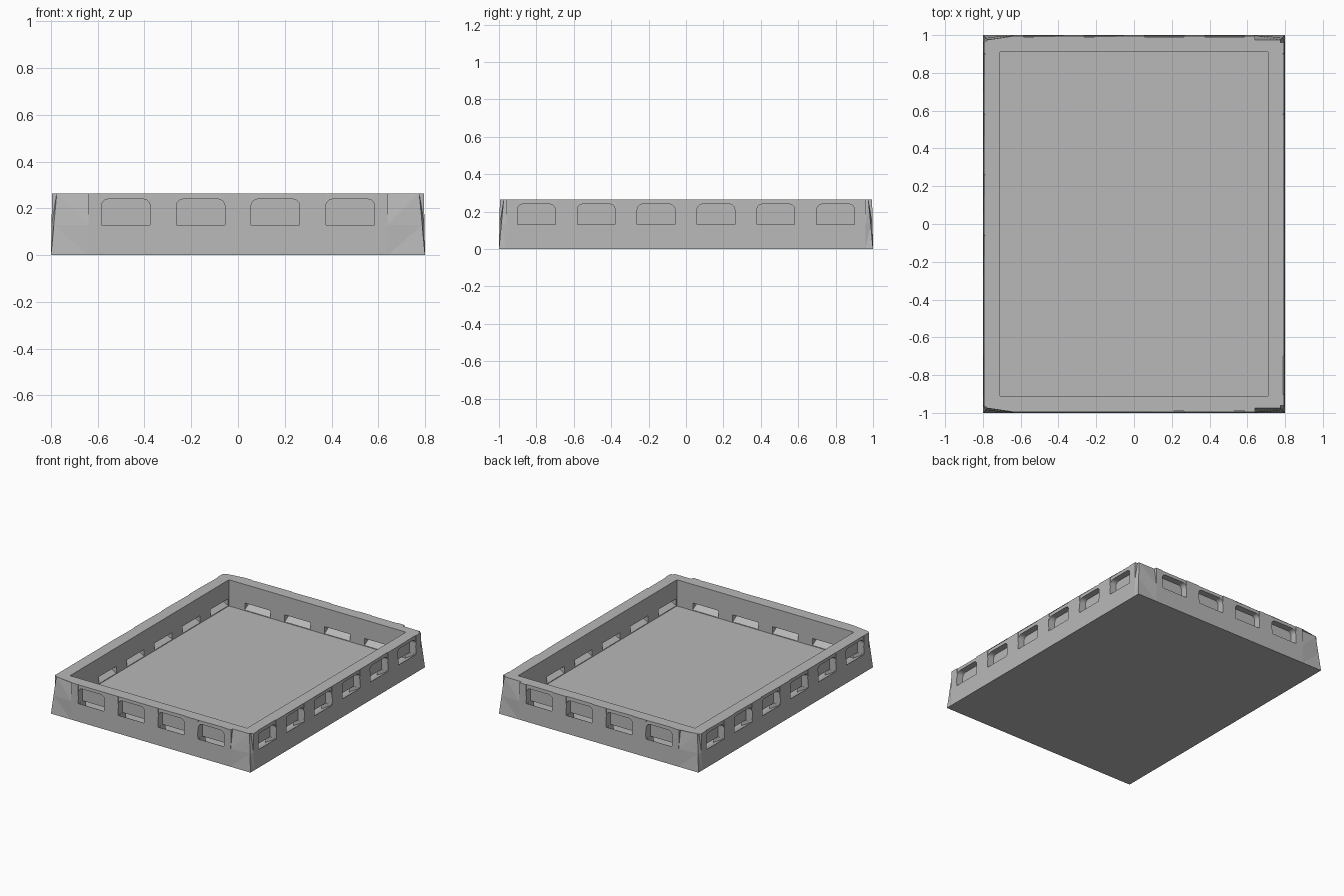
import bpy, bmesh, math
from mathutils import Matrix, Vector

cube = bpy.data.objects.get("Cube")
if cube:
    bpy.data.objects.remove(cube, do_unlink=True)

HX, HY, H, FLOOR, SILL, HEAD, WALL = 0.8, 1.0, 0.265, 0.075, 0.13, 0.24, 0.09

# one uniform grey material
grey = bpy.data.materials.new("matte_grey")
grey.use_nodes = True
colour = (0.48, 0.48, 0.48, 1)
grey.diffuse_color = colour
grey.node_tree.nodes["Principled BSDF"].inputs["Base Color"].default_value = colour

# sides: half length, half distance, angle, window spans, start of the tapered corner
end_bays = [(c - 0.105, c + 0.105) for c in (-0.48, -0.16, 0.16, 0.48)]
long_bays = [(c - 0.102, c + 0.102) for c in (-0.8, -0.48, -0.16, 0.16, 0.48, 0.8)]
SIDES = [(HX, HY, 0, end_bays, 0.64), (HY, HX, 90, long_bays, 0.96),
         (HX, HY, 180, end_bays, 0.64), (HY, HX, 270, long_bays, 0.96)]


def to_side(dist, angle, t, inset, z):
    """Place a point given along a wall, inward from it, and up."""
    return Matrix.Rotation(math.radians(angle), 3, 'Z') @ Vector((t, inset - dist, z))


def make_object(name, bm):
    bmesh.ops.recalc_face_normals(bm, faces=bm.faces)
    mesh = bpy.data.meshes.new(name)
    bm.to_mesh(mesh)
    bm.free()
    mesh.materials.append(grey)
    ob = bpy.data.objects.new(name, mesh)
    bpy.context.collection.objects.link(ob)
    return ob


def add_prism(bm, ring_a, ring_b):
    a = [bm.verts.new(p) for p in ring_a]
    b = [bm.verts.new(p) for p in ring_b]
    bm.faces.new(a)
    bm.faces.new(b[::-1])
    for i in range(len(a)):
        j = (i + 1) % len(a)
        bm.faces.new((a[i], b[i], b[j], a[j]))


# solid body with tapered corners, proud pillars and shallow window bays
CORNER, PILLAR, BAY, MID = 0.025, 0.005, 0.010, 0.0025
bm = bmesh.new()
columns = []   # bottom vertex, middle vertex, list of top vertices
for half, dist, angle, bays, edge in SIDES:
    def vert(t, inset, z):
        return bm.verts.new(to_side(dist, angle, t, inset, z))
    k = CORNER * SILL / H
    columns.append((vert(-half, 0, 0), vert(k - half, k, SILL),
                    [vert(CORNER - half, CORNER, H)]))
    steps = [(-edge, CORNER, PILLAR)]
    for lo, hi in bays:
        steps += [(lo, PILLAR, BAY), (hi, BAY, PILLAR)]
    steps.append((edge, PILLAR, CORNER))
    for t, before, after in steps:
        columns.append((vert(t, 0, 0), vert(t, MID, SILL),
                        [vert(t, before, H), vert(t, after, H)]))
for i, (b0, m0, t0) in enumerate(columns):
    b1, m1, t1 = columns[(i + 1) % len(columns)]
    bm.faces.new((b0, b1, m1, m0))
    bm.faces.new((m0, m1, t1[0], t0[-1]))
    if len(t0) > 1:
        bm.faces.new((m0, t0[1], t0[0]))
bm.faces.new([c[0] for c in columns][::-1])
bm.faces.new([v for c in columns for v in c[2]])
bmesh.ops.triangulate(bm, faces=bm.faces)
tray = make_object("tray", bm)

# inner cavity
bm = bmesh.new()
ix, iy = HX - WALL, HY - WALL
ring = [(-ix, -iy), (ix, -iy), (ix, iy), (-ix, iy)]
add_prism(bm, [(x, y, FLOOR) for x, y in ring], [(x, y, H + 0.2) for x, y in ring])
cavity = make_object("cavity_cutter", bm)

# round-topped pockets in the outside, and sloped vents leading down to the floor
pockets, vents = bmesh.new(), bmesh.new()
R, DEPTH = 0.03, 0.055
slope = [(0.004, SILL), (0.096, FLOOR + 0.001), (0.096, SILL), (0.045, SILL),
         (0.045, SILL + 0.02), (0.004, SILL + 0.02)]
for half, dist, angle, bays, edge in SIDES:
    for lo, hi in bays:
        lo, hi = lo + 0.001, hi - 0.001
        outline = [(lo, SILL), (hi, SILL)]
        for centre, start in ((hi - R, 0), (lo + R, 90)):
            for n in range(6):
                a = math.radians(start + n * 18)
                outline.append((centre + R * math.cos(a), HEAD - R + R * math.sin(a)))
        add_prism(pockets, *[[to_side(dist, angle, t, d, z) for t, z in outline]
                             for d in (-0.03, DEPTH)])
        add_prism(vents, *[[to_side(dist, angle, t, d, z) for d, z in slope]
                           for t in (lo + 0.001, hi - 0.001)])
cutters = [cavity, make_object("pocket_cutter", pockets), make_object("vent_cutter", vents)]

# cut, bake and drop the cutters
for c in cutters:
    c.hide_render = True
    mod = tray.modifiers.new(c.name, 'BOOLEAN')
    mod.operation = 'DIFFERENCE'
    mod.solver = 'EXACT'
    mod.object = c
bpy.context.view_layer.update()
result = bpy.data.meshes.new_from_object(
    tray.evaluated_get(bpy.context.evaluated_depsgraph_get()))
tray.modifiers.clear()
tray.data = result
for c in cutters:
    bpy.data.objects.remove(c, do_unlink=True)
